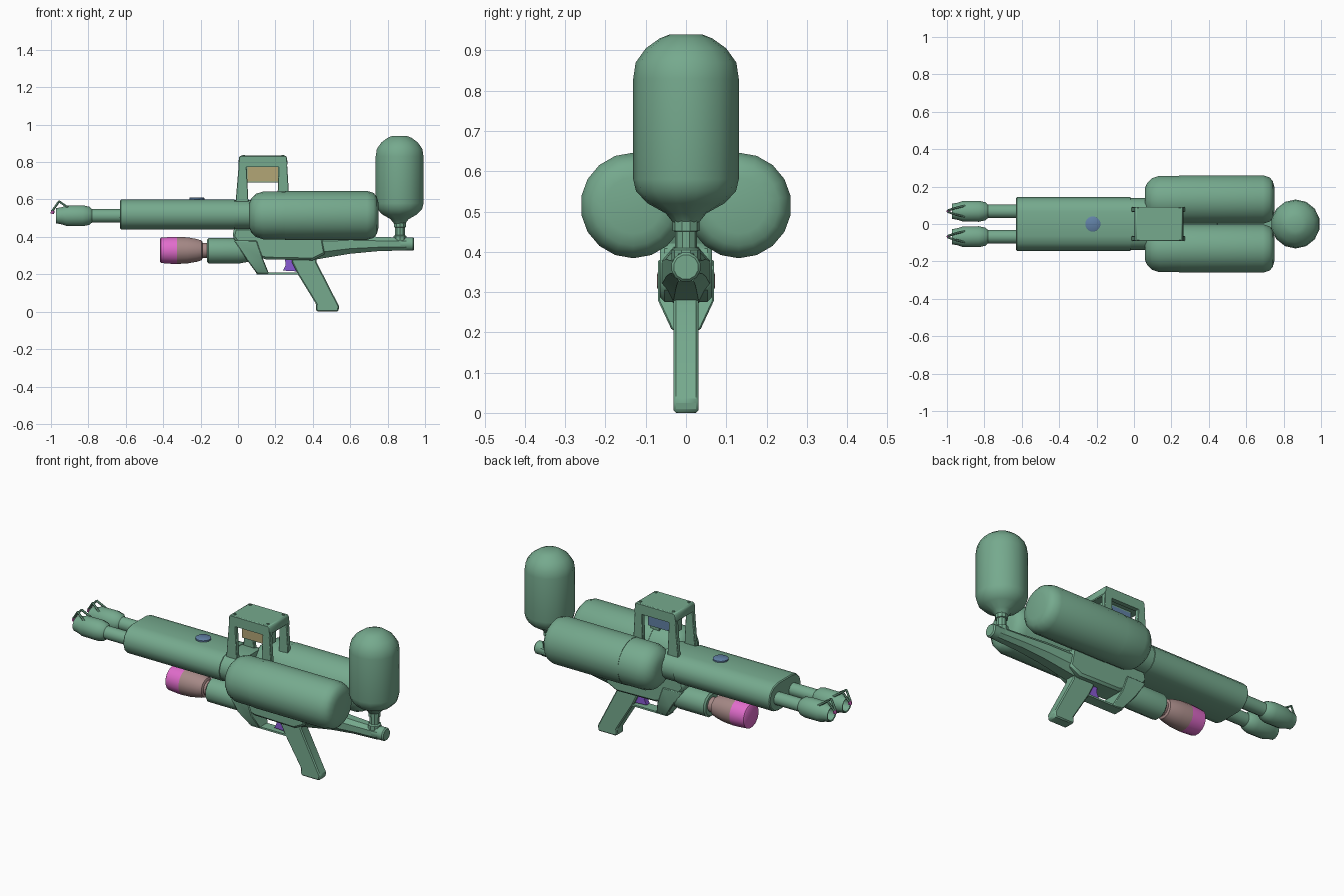
import bpy, bmesh, math
from mathutils import Vector

if "Cube" in bpy.data.objects:
    bpy.data.objects.remove(bpy.data.objects["Cube"])


def material(name, rgb):
    m = bpy.data.materials.new(name)
    m.diffuse_color = (*rgb, 1)
    m.use_nodes = True
    m.node_tree.nodes["Principled BSDF"].inputs["Base Color"].default_value = m.diffuse_color
    return m


GREEN = material("green", (0.18, 0.40, 0.27))
PINK = material("pink", (0.75, 0.15, 0.60))
BROWN = material("brown", (0.38, 0.25, 0.24))
BLUE = material("blue", (0.12, 0.22, 0.38))
YELLOW = material("yellow", (0.45, 0.38, 0.18))
PURPLE = material("purple", (0.25, 0.10, 0.65))


def finish(name, bm, mat=GREEN, bevel=0, angle=35):
    bmesh.ops.remove_doubles(bm, verts=bm.verts, dist=1e-5)
    bmesh.ops.recalc_face_normals(bm, faces=bm.faces)
    me = bpy.data.meshes.new(name)
    bm.to_mesh(me)
    bm.free()
    ob = bpy.data.objects.new(name, me)
    bpy.context.collection.objects.link(ob)
    me.materials.append(mat)
    bpy.ops.object.select_all(action='DESELECT')
    ob.select_set(True)
    bpy.context.view_layer.objects.active = ob
    bpy.ops.object.shade_smooth_by_angle(angle=math.radians(angle))
    if bevel:
        mod = ob.modifiers.new("bevel", 'BEVEL')
        mod.width, mod.segments = bevel, 1
    return ob


def loft(name, rings, **kw):
    """Skin a list of equal-length closed rings and cap the ends."""
    bm = bmesh.new()
    vs = [[bm.verts.new(p) for p in r] for r in rings]
    n = len(rings[0])
    for a, b in zip(vs, vs[1:]):
        for i in range(n):
            bm.faces.new((a[i], a[(i + 1) % n], b[(i + 1) % n], b[i]))
    bm.faces.new(vs[0][::-1])
    bm.faces.new(vs[-1])
    return finish(name, bm, **kw)


def lathe(name, profile, y=0, z=0, x=0, axis='X', n=16, **kw):
    """Profile of (position along axis, radius); other coordinates give the axis."""
    rings = []
    for t, r in profile:
        ring = []
        for i in range(n):
            a = 2 * math.pi * (i + 0.5) / n
            c, s = r * math.cos(a), r * math.sin(a)
            ring.append((t, y + c, z + s) if axis == 'X' else (x + c, y + s, t))
        rings.append(ring)
    return loft(name, rings, **kw)


def prism(name, pts, hy, y=0, **kw):
    """Side outline (x, z) extruded across y."""
    return loft(name, [[(x, y + s, z) for x, z in pts] for s in (-hy, hy)], **kw)


def box(name, x0, x1, y0, y1, z0, z1, **kw):
    return prism(name, [(x0, z0), (x1, z0), (x1, z1), (x0, z1)],
                 (y1 - y0) / 2, (y0 + y1) / 2, **kw)


def rod(name, a, b, r, n=6, mat=GREEN):
    a, b = Vector(a), Vector(b)
    u = (b - a).orthogonal().normalized()
    v = (b - a).normalized().cross(u)
    rings = [[p + r * (u * math.cos(t) + v * math.sin(t))
              for t in (2 * math.pi * i / n for i in range(n))] for p in (a, b)]
    return loft(name, rings, mat=mat)


def stadium(x, hy, r, zc=0.52, seg=6):
    ring = []
    for side in (1, -1):
        for i in range(seg + 1):
            a = -math.pi / 2 + math.pi * i / seg
            ring.append((x, side * (hy + r * math.cos(a)), zc + side * r * math.sin(a)))
    return ring


def octagon(x, zc, hy, hz):
    return [(x, hy * a, zc + hz * b) for a, b in
            ((1, .45), (.5, 1), (-.5, 1), (-1, .45), (-1, -.45), (-.5, -1), (.5, -1), (1, -.45))]


# twin barrel shroud and its rear collar
loft("barrel_shroud", [stadium(-.63, .064, .075), stadium(-.625, .064, .08), stadium(-.02, .064, .08)])
loft("shroud_collar", [stadium(-.02, .062, .077), stadium(.09, .062, .077)])
lathe("shroud_cap", [(.595, .041), (.608, .041), (.611, .036)], x=-.22, axis='Z', mat=BLUE)

for side, tag in ((-1, "front"), (1, "back")):
    # barrel, hollow nozzle and igniter prongs
    y = side * .068
    lathe("barrel_" + tag, [(-.80, .037), (-.60, .037)], y, .513, n=12)
    lathe("nozzle_" + tag, [(-.90, .03), (-.97, .035), (-.972, .042), (-.94, .048), (-.915, .057),
                            (-.83, .058), (-.795, .05), (-.78, .037)], y, .513, n=12)
    for k in (-1, 1):
        base, bend = (-.905, y + k * .03, .555), (-.957, y + k * .017, .59)
        rod("igniter_arm_" + tag, base, bend, .006)
        rod("igniter_prong_" + tag, bend, (-.992, y + k * .005, .54), .006)
    rod("igniter_tip_" + tag, (-.99, y, .543), (-.993, y, .523), .01, mat=PINK)

    # large side tank with front collar
    lathe("side_tank_" + tag, [(.058, .06), (.07, .09), (.095, .115), (.135, .128), (.25, .129),
                               (.25, .131), (.69, .131), (.725, .12), (.742, .1), (.75, .07)],
          side * .131, .515, n=18)

    # carrying handle legs
    s = side * .077
    prism("handle_front_leg_" + tag, [(-.02, .50), (.06, .50), (.045, .80), (.005, .80)], .013, s, bevel=.003)
    prism("handle_rear_leg_" + tag, [(.21, .58), (.275, .58), (.262, .80), (.218, .80)], .013, s, bevel=.003)
    box("handle_side_rail_" + tag, .005, .262, s - .013, s + .013, .775, .80)
    for x in (.03, .24):
        lathe("handle_bolt_" + tag, [(.83, .008), (.838, .008)], y=side * .07, x=x, axis='Z', n=6)

# handle top and sight block beneath it
prism("handle_top", [(.002, .785), (.265, .785), (.262, .825), (.255, .834), (.012, .834), (.005, .825)],
      .09, bevel=.004)
box("sight_block", .045, .22, -.03, .03, .69, .79)
box("sight_plate_front", .05, .215, -.034, -.03, .695, .775, mat=YELLOW)
box("sight_plate_back", .05, .215, .03, .034, .695, .775, mat=BLUE)

# upright rear tank and its neck
lathe("rear_tank", [(.47, .03), (.495, .05), (.52, .095), (.55, .124), (.58, .131), (.83, .131),
                    (.87, .125), (.905, .1), (.93, .065), (.94, .04)], x=.864, axis='Z', n=14)
lathe("rear_tank_neck", [(.37, .036), (.405, .036), (.41, .027), (.45, .027), (.452, .033), (.48, .033)],
      x=.866, axis='Z', n=10)

# receiver, stock and stock end tube
prism("receiver", [(-.03, .40), (-.02, .45), (.10, .45), (.45, .42), (.47, .31), (.40, .275),
                   (.15, .28), (.04, .31)], .065, bevel=.012)
loft("stock", [octagon(.38, .345, .065, .072), octagon(.48, .35, .058, .06), octagon(.6, .36, .05, .05),
               octagon(.75, .362, .042, .038), octagon(.9, .362, .034, .034)])
lathe("stock_end", [(.80, .034), (.87, .037), (.935, .037), (.942, .031)], z=.362, n=12)

# front strut, trigger guard and trigger
loft("front_strut", [[(x0, -h, z), (x1, -h, z), (x1, h, z), (x0, h, z)] for x0, x1, h, z in
                     ((-.02, .10, .07, .38), (.045, .135, .07, .28), (.10, .165, .035, .205))], bevel=.004)
box("trigger_guard", .10, .325, -.03, .03, .2, .21)
prism("trigger", [(.25, .29), (.31, .29), (.325, .215), (.24, .22), (.255, .25)], .014, mat=PURPLE)

# pistol grip
prism("pistol_grip", [(.30, .30), (.42, .30), (.42, .265), (.53, .05), (.541, .03), (.537, .004),
                      (.53, 0), (.425, 0), (.415, .012), (.418, .04), (.32, .20), (.285, .27)], .031, bevel=.006)

# pump housing, rod and two-tone fore grip
lathe("pump_housing", [(-.166, .06), (-.158, .07), (.01, .07), (.06, .06)], z=.326, n=12)
lathe("pump_rod", [(-.22, .042), (-.15, .042)], z=.328, n=12, mat=BROWN)
lathe("fore_grip", [(-.326, .074), (-.27, .071), (-.22, .062), (-.195, .054), (-.19, .045)],
      z=.328, mat=BROWN)
lathe("fore_grip_end", [(-.418, .06), (-.412, .069), (-.36, .073), (-.326, .074)], z=.328, mat=PINK)
